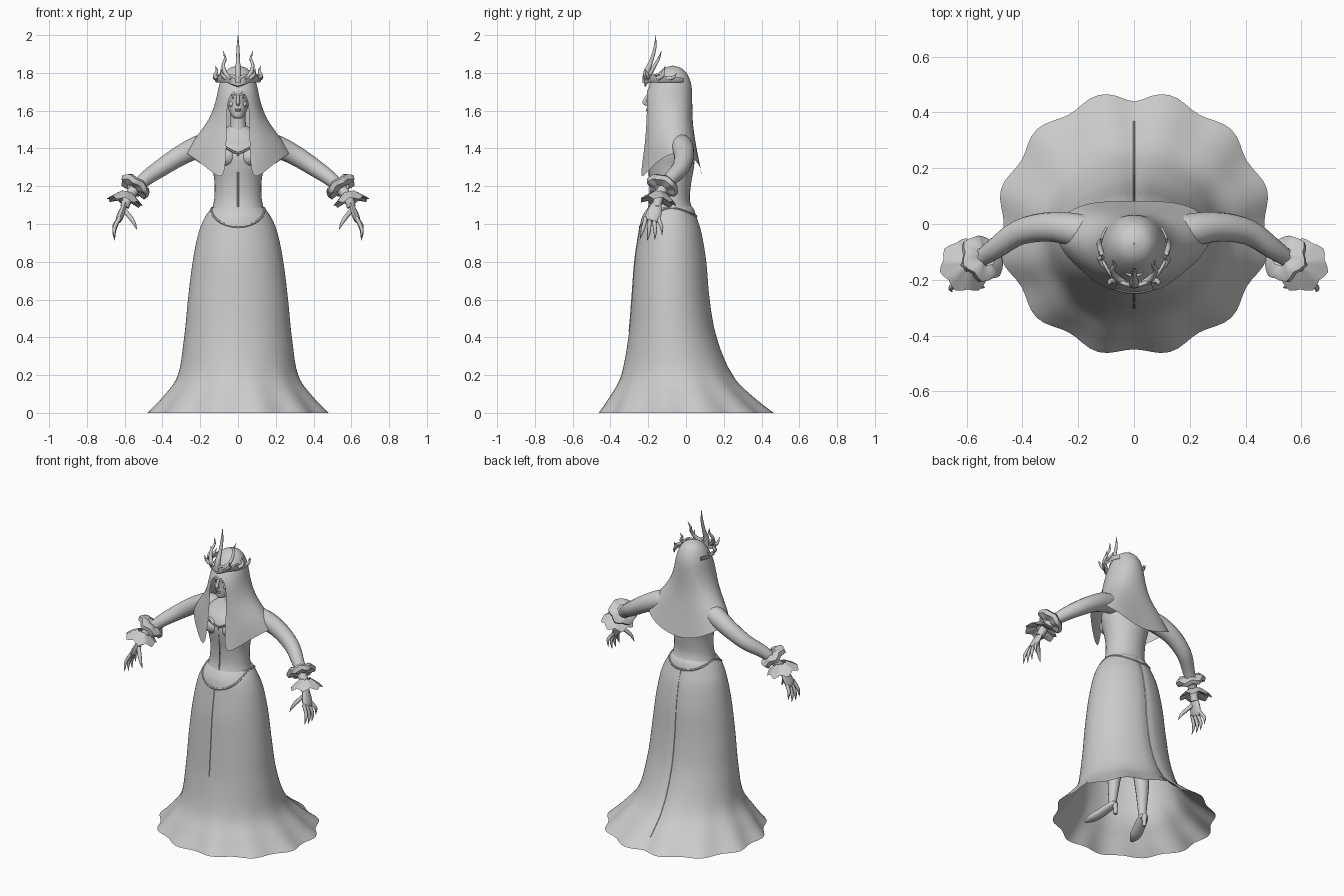
import bpy, bmesh, math
from mathutils import Vector

if "Cube" in bpy.data.objects:
    bpy.data.objects.remove(bpy.data.objects["Cube"])

grey = bpy.data.materials.new("plain grey")
grey.use_nodes = True
grey.diffuse_color = (0.6, 0.6, 0.6, 1)
grey.node_tree.nodes["Principled BSDF"].inputs["Base Color"].default_value = (0.6, 0.6, 0.6, 1)


# ---------- helpers ----------
def smooth_rows(rows, steps):
    """Catmull-Rom interpolation between rows of numbers."""
    vs = [Vector(r) for r in rows]
    out = []
    for i in range(len(vs) - 1):
        a, b = vs[max(i - 1, 0)], vs[i]
        c, d = vs[i + 1], vs[min(i + 2, len(vs) - 1)]
        for k in range(steps):
            t = k / steps
            out.append(b + (c - a) * (t / 2) + (a * 2 - b * 5 + c * 4 - d) * (t * t / 2)
                       + (b * 3 - a - c * 3 + d) * (t ** 3 / 2))
    return out + [vs[-1]]


def finish(name, bm, mirror=False, subsurf=0, angle=50):
    bmesh.ops.remove_doubles(bm, verts=bm.verts, dist=0.0003)
    bmesh.ops.recalc_face_normals(bm, faces=bm.faces)
    mesh = bpy.data.meshes.new(name)
    bm.to_mesh(mesh)
    bm.free()
    mesh.materials.append(grey)
    ob = bpy.data.objects.new(name, mesh)
    bpy.context.collection.objects.link(ob)
    bpy.ops.object.select_all(action='DESELECT')
    ob.select_set(True)
    bpy.context.view_layer.objects.active = ob
    bpy.ops.object.shade_smooth_by_angle(angle=math.radians(angle))
    if mirror:
        ob.modifiers.new("Mirror", 'MIRROR').use_clip = True
    if subsurf:
        m = ob.modifiers.new("Subdivision", 'SUBSURF')
        m.levels = m.render_levels = subsurf
    return ob


def add_loft(bm, rings, wrap=True, caps=False):
    grid = [[bm.verts.new(p) for p in ring] for ring in rings]
    n = len(grid[0])
    for r, s in zip(grid, grid[1:]):
        for i in range(n if wrap else n - 1):
            j = (i + 1) % n
            bm.faces.new((r[i], r[j], s[j], s[i]))
    if caps:
        bm.faces.new(grid[0])
        bm.faces.new(grid[-1])


def add_tube(bm, pts, sides=10, steps=4, flat=1.0, ref=(0, 1, 0.01)):
    """Round tube through (x, y, z, radius) points."""
    path = smooth_rows(pts, steps)
    rings = []
    for i, p in enumerate(path):
        t = (path[min(i + 1, len(path) - 1)] - path[max(i - 1, 0)]).to_3d().normalized()
        u = t.cross(Vector(ref)).normalized()
        v = t.cross(u)
        rings.append([p.to_3d() + (u * math.cos(a) * flat + v * math.sin(a)) * max(p[3], 0.001)
                      for a in (k * math.tau / sides for k in range(sides))])
    add_loft(bm, rings, caps=True)


def tubes(name, paths, mirror=True, **kw):
    bm = bmesh.new()
    for p in paths:
        add_tube(bm, p, **kw)
    return finish(name, bm, mirror)


def oval(row, a, wave=0.0):
    """Point on an oval ring (z, half width, front y, back y); angle 0 is the front."""
    z, rx, yf, yb = row
    k = 1 + wave
    return Vector((rx * k * math.sin(a), (yf + yb) / 2 - (yb - yf) / 2 * k * math.cos(a), z))


def oval_loft(name, rows, n=40, steps=4, caps=True):
    bm = bmesh.new()
    add_loft(bm, [[oval(r, k * math.tau / n) for k in range(n)] for r in smooth_rows(rows, steps)], caps=caps)
    return finish(name, bm)


def balls(name, specs, mirror=True):
    bm = bmesh.new()
    for c, s in specs:
        new = bmesh.ops.create_uvsphere(bm, u_segments=16, v_segments=10, radius=1)["verts"]
        bmesh.ops.scale(bm, verts=new, vec=s)
        bmesh.ops.translate(bm, verts=new, vec=c)
    return finish(name, bm, mirror)


# ---------- skirt: open below, with a scalloped hem ----------
skirt_rows = smooth_rows([
    (0, .48, -.462, .465), (.08, .405, -.41, .365), (.2, .32, -.344, .25), (.4, .285, -.305, .165),
    (.6, .265, -.287, .128), (.8, .24, -.272, .11), (.95, .21, -.25, .085),
    (1.03, .178, -.235, .06), (1.075, .148, -.21, .045), (1.095, .125, -.19, .03)], 5)


def on_skirt(z, a):
    for r, s in zip(skirt_rows, skirt_rows[1:]):
        if z <= s[0]:
            row = r.lerp(s, (z - r[0]) / (s[0] - r[0]))
            break
    else:
        row = skirt_rows[-1]
    wave = -.028 * math.cos(12 * a) * max(0, 1 - z / .35) ** 2
    crease = -.03 * math.exp(-((a - math.pi) / .1) ** 2)
    return oval(row, a, wave + crease)


bm = bmesh.new()
add_loft(bm, [[on_skirt(r[0], k * math.tau / 96) for k in range(96)] for r in skirt_rows])
finish("skirt", bm)


def waist_z(a):
    c = math.cos(a)
    return 1.085 - (.1 * c ** 2 if c > 0 else .045 * c ** 2)


angles = [k * math.tau / 40 for k in range(41)]
tubes("waist_trim", [[(*on_skirt(waist_z(a), a), .006) for a in angles]], False, sides=6, steps=1, ref=(0, 0, 1))
seams = [[(*on_skirt(.43 + k * .055, 0), .0035) for k in range(11)],
         [(*on_skirt(.06 + k * .098, math.pi), .0035) for k in range(11)]]
tubes("skirt_seams", seams, False, sides=6, steps=1)

# ---------- bodice, neck and bust ----------
oval_loft("bodice", [(1.07, .14, -.205, .04), (1.13, .126, -.187, .02), (1.22, .124, -.188, .028),
                     (1.3, .138, -.2, .042), (1.36, .155, -.205, .045), (1.41, .16, -.185, .04),
                     (1.45, .145, -.145, .03), (1.49, .09, -.115, 0), (1.52, .045, -.1, -.02)])
balls("bust", [((.062, -.155, 1.355), (.06, .06, .055))])
tubes("neck", [[(0, -.07, 1.64, .042), (0, -.068, 1.55, .04), (0, -.06, 1.46, .055)]], False, sides=16)
tubes("neckline_trim", [[(0, -.205, 1.375, .006), (.03, -.21, 1.385, .006), (.07, -.213, 1.41, .006)]], sides=6)
tubes("bodice_seam", [[(0, -.197, 1.09, .004), (0, -.19, 1.2, .004), (0, -.206, 1.375, .004)]], False, sides=6)

# ---------- head ----------
oval_loft("head", [(1.558, .015, -.19, -.14), (1.57, .032, -.203, -.11), (1.6, .047, -.205, -.06),
                   (1.64, .058, -.203, -.02), (1.69, .064, -.204, 0), (1.75, .064, -.19, 0)], n=32)
tubes("nose", [[(0, -.2, 1.685, .007), (0, -.214, 1.66, .009), (0, -.22, 1.642, .011), (0, -.203, 1.632, .008)]], False)
balls("eyes_and_cheeks", [((.024, -.19, 1.67), (.011, .009, .006)), ((.033, -.178, 1.635), (.015, .014, .015))])
tubes("brows", [[(.008, -.202, 1.683, .005), (.026, -.198, 1.689, .006), (.045, -.175, 1.682, .004)]], sides=8)
tubes("lips", [[(0, -.207, y, .0045), (.01, -.204, y, .004), (.02, -.194, y, .001)] for y in (1.608, 1.6)], sides=8)

# ---------- veil: half grid of columns, front edge to back centre ----------
arc = [k * math.pi / 4 for k in range(5)]
veil = [[oval(row, a) for a in arc] for row in
        [(1.838, .002, -.072, -.068), (1.826, .07, -.14, 0), (1.745, .113, -.205, .045)]]
veil[2][0].z = 1.725
veil += [
    [(.058, -.207, 1.67), (.098, -.175, 1.66), (.122, -.08, 1.66), (.088, .015, 1.66), (0, .042, 1.66)],
    [(.058, -.207, 1.55), (.112, -.185, 1.55), (.168, -.08, 1.55), (.125, .02, 1.54), (0, .04, 1.54)],
    [(.064, -.22, 1.39), (.15, -.195, 1.42), (.25, -.075, 1.47), (.2, .052, 1.44), (0, .05, 1.42)],
    [(.07, -.25, 1.21), (.175, -.185, 1.31), (.315, -.045, 1.405), (.215, .085, 1.32), (0, .08, 1.235)]]
bm = bmesh.new()
add_loft(bm, veil, wrap=False)
finish("veil", bm, mirror=True, subsurf=3, angle=180)

# ---------- crown ----------
bm = bmesh.new()
band = []
for a in [k * math.pi / 30 for k in range(-21, 22)]:
    dip = .025 * max(0, 1 - abs(a) / .6)
    thin = .35 + .65 * max(0, math.cos(a / 1.5))
    section = [(1.75 - dip, .116), (1.755 - dip, .122), (1.765 + .02 * thin, .125), (1.765 + .02 * thin, .117)]
    band.append([oval((z, r, -.08 - r * 1.15, -.08 + r), a) for z, r in section])
add_loft(bm, band, caps=True)
finish("crown_band", bm)
tubes("crown_centre_spike", [[(0, -.215, 1.745, .016), (0, -.21, 1.8, .017), (0, -.185, 1.86, .011),
                              (0, -.165, 1.93, .008), (0, -.16, 2, .001)]], False)
tubes("crown_spikes", [
    [(.035, -.21, 1.77, .012), (.065, -.19, 1.795, .012), (.078, -.165, 1.84, .009),
     (.068, -.145, 1.875, .007), (.078, -.13, 1.915, .001)],
    [(.06, -.2, 1.77, .011), (.085, -.205, 1.79, .009), (.09, -.22, 1.825, .001)],
    [(.105, -.15, 1.77, .013), (.122, -.125, 1.785, .01), (.112, -.12, 1.81, .007), (.12, -.11, 1.835, .001)],
    [(.115, -.11, 1.77, .01), (.125, -.07, 1.775, .009), (.118, -.05, 1.8, .001)]], sides=8)
tubes("crown_scrolls", [[(0, -.222, 1.76, .008), (.03, -.215, 1.785, .008), (.07, -.195, 1.775, .007),
                         (.1, -.155, 1.79, .006), (.123, -.1, 1.765, .004)]], sides=8)

# ---------- arms and ruffled cuffs ----------
tubes("arms", [[(.1, -.04, 1.42, .05), (.19, -.025, 1.415, .06), (.3, -.01, 1.365, .053), (.41, -.03, 1.295, .046),
                (.5, -.09, 1.23, .037), (.575, -.14, 1.15, .026), (.6, -.155, 1.09, .024)]], sides=16)


def ruffle(name, centre, axis, profile, waves, amp):
    axis = Vector(axis).normalized()
    u = axis.cross(Vector((0, 1, 0))).normalized()
    v = axis.cross(u)
    bm = bmesh.new()
    rings = []
    for off, rad in profile:
        ring = []
        for k in range(waves * 4):
            a = k * math.tau / (waves * 4)
            w = math.sin(waves * a) * amp * rad / .09
            ring.append(Vector(centre) + axis * (off + w) + (u * math.cos(a) + v * math.sin(a)) * (rad + w * .6))
        rings.append(ring)
    add_loft(bm, rings)
    finish(name, bm, mirror=True)


ruffle("upper_cuffs", (.545, -.125, 1.2), (.55, -.35, -.75),
       [(-.028, .036), (-.024, .07), (-.008, .086), (.016, .078), (.022, .035)], 6, .008)
ruffle("lower_cuffs", (.595, -.145, 1.14), (.2, -.15, -.97),
       [(-.03, .03), (-.015, .05), (.01, .08), (.022, .094), (.016, .07), (.0, .03)], 7, .009)

# ---------- hands with long clawed fingers ----------
tubes("palms", [[(.598, -.152, 1.11, .024), (.612, -.165, 1.07, .038), (.628, -.178, 1.03, .04), (.634, -.183, 1.015, .03)]],
      sides=12, flat=.45)
fingers = []
for k in range(4):
    y, drop = -.213 + k * .022, (.01, .0, .004, .03)[k]
    fan = (k - 1.5) * .012
    fingers.append([(.625, y, 1.035, .011), (.647, y + fan * .5, .99 + drop / 2, .0105),
                    (.656, y + fan, .955 + drop, .009), (.652, y + fan * 1.4 - .005, .912 + drop, .001)])
fingers.append([(.598, -.175, 1.07, .012), (.57, -.205, 1.035, .012), (.55, -.222, 1.005, .009), (.535, -.228, .97, .001)])
tubes("fingers", fingers, sides=8, steps=3)

# ---------- legs and heeled shoes ----------
tubes("legs", [[(.08, -.09, .95, .08), (.095, -.08, .5, .055), (.105, -.055, .33, .047), (.115, -.06, .11, .026),
                (.118, -.065, .06, .026)]], sides=14)
tubes("shoes", [[(.11, -.03, .075, .018), (.12, -.06, .068, .032), (.145, -.13, .038, .036),
                 (.165, -.185, .02, .034), (.18, -.235, .01, .012)]], sides=12, flat=.6, ref=(1, .5, 0))
tubes("shoe_heels", [[(.113, -.04, .07, .018), (.112, -.038, .03, .012), (.112, -.038, .001, .011)]], sides=8)
